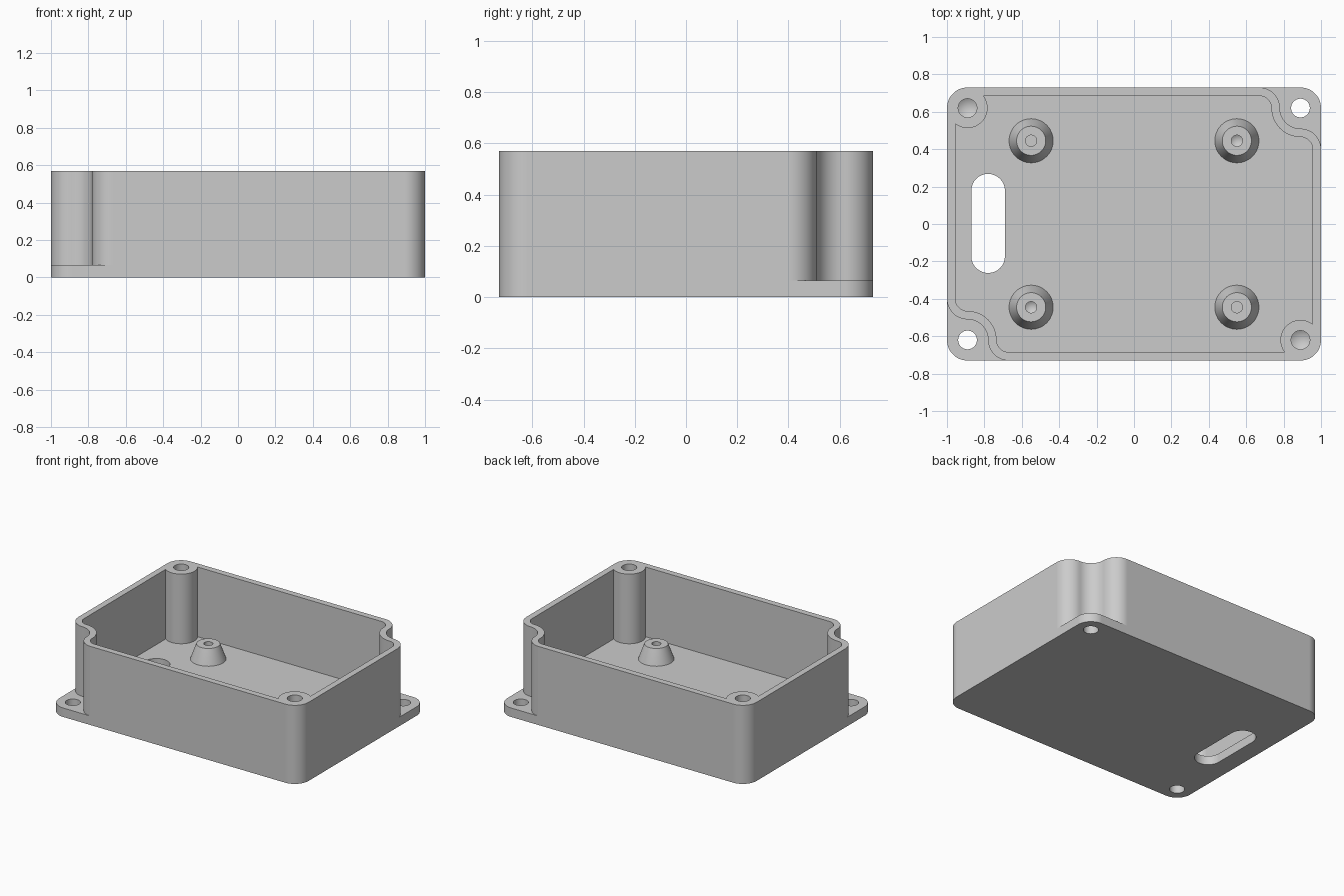
import bpy, bmesh, math
from mathutils import Vector

cube = bpy.data.objects.get("Cube")
if cube:
    bpy.data.objects.remove(cube, do_unlink=True)

# Main dimensions
HALF_X, HALF_Y, HEIGHT = 1.0, 0.73, 0.57
FLOOR, WALL, R = 0.065, 0.045, 0.11
CX, CY = HALF_X - R, HALF_Y - R          # corner screw centres
POST_R, SCREW_R = 0.107, 0.05

grey = bpy.data.materials.new("light grey plastic")
grey.use_nodes = True
grey.diffuse_color = (0.6, 0.6, 0.6, 1)
grey.node_tree.nodes["Principled BSDF"].inputs["Base Color"].default_value = (0.6, 0.6, 0.6, 1)


def arc(x, y, r, start, end, steps=16):
    angles = [math.radians(start + (end - start) * i / steps) for i in range(steps + 1)]
    return [Vector((x + r * math.cos(a), y + r * math.sin(a))) for a in angles]


def turned(points):
    return [-p for p in points]


def finish(name, bm):
    bmesh.ops.recalc_face_normals(bm, faces=bm.faces)
    mesh = bpy.data.meshes.new(name)
    bm.to_mesh(mesh)
    bm.free()
    mesh.materials.append(grey)
    obj = bpy.data.objects.new(name, mesh)
    bpy.context.collection.objects.link(obj)
    return obj


def prism(name, points, z0, z1):
    bm = bmesh.new()
    verts = []
    for i, p in enumerate(points):
        if (p - points[i - 1]).length > 1e-4:
            verts.append(bm.verts.new((p.x, p.y, z0)))
    face = bm.faces.new(verts)
    top = bmesh.ops.extrude_face_region(bm, geom=[face])["geom"]
    bmesh.ops.translate(bm, vec=(0, 0, z1 - z0),
                        verts=[g for g in top if isinstance(g, bmesh.types.BMVert)])
    return finish(name, bm)


def lathe(name, profile, x, y, steps=48):
    bm = bmesh.new()
    verts = [bm.verts.new((r, 0, z)) for r, z in profile]
    edges = [bm.edges.new(pair) for pair in zip(verts, verts[1:])]
    bmesh.ops.spin(bm, geom=verts + edges, cent=(0, 0, 0), axis=(0, 0, 1),
                   angle=math.tau, steps=steps)
    bmesh.ops.remove_doubles(bm, verts=bm.verts, dist=1e-5)
    bmesh.ops.translate(bm, vec=(x, y, 0), verts=bm.verts)
    return finish(name, bm)


def activate(obj):
    bpy.ops.object.select_all(action='DESELECT')
    obj.select_set(True)
    bpy.context.view_layer.objects.active = obj


def cut(obj, cutter):
    activate(obj)
    mod = obj.modifiers.new("cut", 'BOOLEAN')
    mod.operation, mod.solver, mod.object = 'DIFFERENCE', 'EXACT', cutter
    bpy.ops.object.modifier_apply(modifier=mod.name)
    bpy.data.objects.remove(cutter, do_unlink=True)


def smooth(obj):
    activate(obj)
    bpy.ops.object.shade_smooth_by_angle(angle=math.radians(30))
    mod = obj.modifiers.new("even shading", 'WEIGHTED_NORMAL')
    mod.keep_sharp = True


def notch_curve(offset):
    # S-shaped wall line that wraps round an outside screw hole
    return (arc(CX, CY - 2 * R, R - offset, 0, 90)
            + arc(CX, CY, R + offset, 270, 180)
            + arc(CX - 2 * R, CY, R - offset, 0, 90))


# Outer block with rounded corners
half = arc(CX, CY, R, 0, 90) + arc(-CX, CY, R, 90, 180)
box = prism("enclosure_body", half + turned(half), 0, HEIGHT)

# Cavity, leaving screw posts in two opposite corners
bite = math.degrees(math.asin((R - WALL) / POST_R))
half = notch_curve(WALL) + arc(-CX, CY, POST_R, bite, -90 - bite, 32)
cut(box, prism("cavity_cutter", half + turned(half), FLOOR, 1))

# Notches above the mounting tabs, with through holes
out = 0.08
notch = notch_curve(0) + [Vector((CX - 2 * R, HALF_Y + out)),
                          Vector((HALF_X + out, HALF_Y + out)),
                          Vector((HALF_X + out, CY - 2 * R))]
hole = arc(CX, CY, SCREW_R, 0, 360, 40)
for turn in (list, turned):
    cut(box, prism("notch_cutter", turn(notch), FLOOR, 1))
    cut(box, prism("hole_cutter", turn(hole), -0.1, 0.3))

# Blind screw holes with a drilled tip in the posts
for s in (1, -1):
    cut(box, lathe("post_hole_cutter", [(0, 0.14), (SCREW_R, 0.17), (SCREW_R, 0.7), (0, 0.7)],
                   s * CX, -s * CY))

# Cable slot through the floor
slot = arc(-0.78, 0.178, 0.09, 0, 180) + arc(-0.78, -0.172, 0.09, 180, 360)
cut(box, prism("slot_cutter", slot, -0.1, 0.3))
smooth(box)

# Tapered board standoffs with pilot holes
top = FLOOR + 0.11
for side, sx in (("left", 1), ("right", -1)):
    for end, sy in (("front", -1), ("back", 1)):
        tip = 0.02 if sx == sy else 0
        profile = [(0, 0.05), (0.118, 0.05), (0.118, FLOOR), (0.078, top),
                   (0.03, top), (0.03, top - 0.07), (0, top - 0.07 - tip)]
        smooth(lathe(f"standoff_{end}_{side}", profile, sx * 0.55, sy * 0.445))
